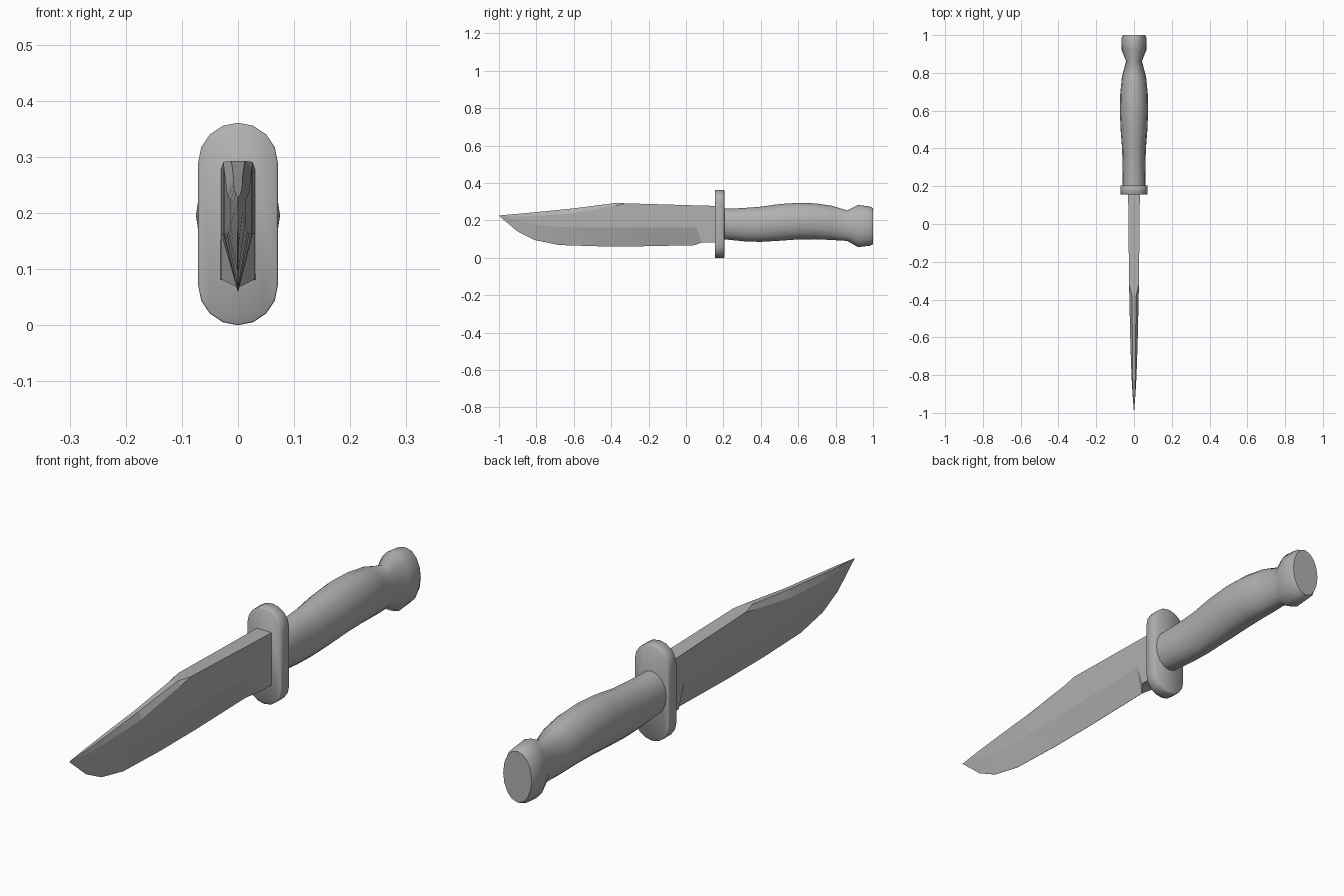
import bpy, bmesh
from math import sin, cos, pi, radians

if "Cube" in bpy.data.objects:
    bpy.data.objects.remove(bpy.data.objects["Cube"])

# Dark steel grey shared by all parts
steel = bpy.data.materials.new("dark_grey")
steel.diffuse_color = (0.44, 0.44, 0.44, 1)
steel.use_nodes = True
steel.node_tree.nodes["Principled BSDF"].inputs["Base Color"].default_value = steel.diffuse_color


def loft(name, rings, smooth=None):
    """Skin a list of equal-length closed rings and cap both ends."""
    bm = bmesh.new()
    rows = [[bm.verts.new(p) for p in r] for r in rings]
    n = len(rows[0])
    for a, b in zip(rows, rows[1:]):
        for i in range(n):
            j = (i + 1) % n
            bm.faces.new((a[i], a[j], b[j], b[i]))
    bm.faces.new(rows[0])
    bm.faces.new(rows[-1])
    bmesh.ops.remove_doubles(bm, verts=bm.verts, dist=0.0003)
    bmesh.ops.recalc_face_normals(bm, faces=bm.faces)
    me = bpy.data.meshes.new(name)
    bm.to_mesh(me)
    bm.free()
    me.materials.append(steel)
    ob = bpy.data.objects.new(name, me)
    bpy.context.collection.objects.link(ob)
    if smooth:
        bpy.ops.object.select_all(action='DESELECT')
        ob.select_set(True)
        bpy.context.view_layer.objects.active = ob
        bpy.ops.object.shade_smooth_by_angle(angle=radians(smooth))
    return ob


def blade_ring(y, z_spine, t_spine, z_swage, t, z_bevel, y_edge, z_edge, t_edge):
    half = [(t_spine, y, z_spine), (t, y, z_swage), (t, y, z_bevel), (t_edge, y_edge, z_edge)]
    return half + [(-a, b, c) for a, b, c in reversed(half)]


def oval_ring(y, w, z0, z1, n=16):
    c, h = (z0 + z1) / 2, (z1 - z0) / 2
    return [(w * cos(2 * pi * i / n), y, c + h * sin(2 * pi * i / n)) for i in range(n)]


def stadium_ring(y, inset):
    r, pts = 0.071 - inset, []
    for zc, start in ((0.29, 0), (0.071, pi)):
        pts += [(r * cos(start + pi * i / 8), y, zc + r * sin(start + pi * i / 8)) for i in range(9)]
    return pts


# Clip-point blade: y, spine z/half width, swage z, half width, bevel z, edge y/z/half width
E = 0.0006
blade = [
    (-1.00, .226, E / 4, .2255, E / 4, .225, -1.00, .2245, E / 4),
    (-0.90, .235, .005, .220, .008, .200, -0.90, .140, E),
    (-0.81, .243, .007, .224, .013, .180, -0.81, .095, E),
    (-0.70, .254, .008, .230, .017, .165, -0.68, .068, E),
    (-0.60, .264, .008, .238, .020, .163, -0.46, .061, E),
    (-0.375, .293, .012, .279, .025, .163, -0.30, .061, E),
    (-0.32, .291, .026, .290, .026, .163, -0.25, .061, E),
    (0.054, .280, .030, .272, .030, .163, 0.045, .067, E),
    (0.056, .280, .030, .272, .030, .163, 0.085, .082, .030),
    (0.17, .277, .031, .270, .031, .163, 0.17, .080, .031),
]
loft("blade", [blade_ring(*s) for s in blade])

# Guard plate with rounded ends and softened rims
loft("guard", [stadium_ring(y, i) for y, i in
               ((.155, .003), (.158, 0), (.202, 0), (.205, .003))], 50)

# Contoured grip running into a flared pommel: y, half width, bottom z, top z
handle = [(.20, .062, .099, .262), (.25, .062, .094, .263), (.32, .061, .087, .267),
          (.40, .063, .085, .273), (.50, .071, .091, .287), (.60, .075, .098, .294),
          (.69, .073, .099, .291), (.78, .064, .095, .278), (.862, .042, .090, .253),
          (.92, .065, .057, .282), (.983, .067, .064, .274), (1.0, .059, .073, .265)]
loft("handle", [oval_ring(*s) for s in handle], 50)
